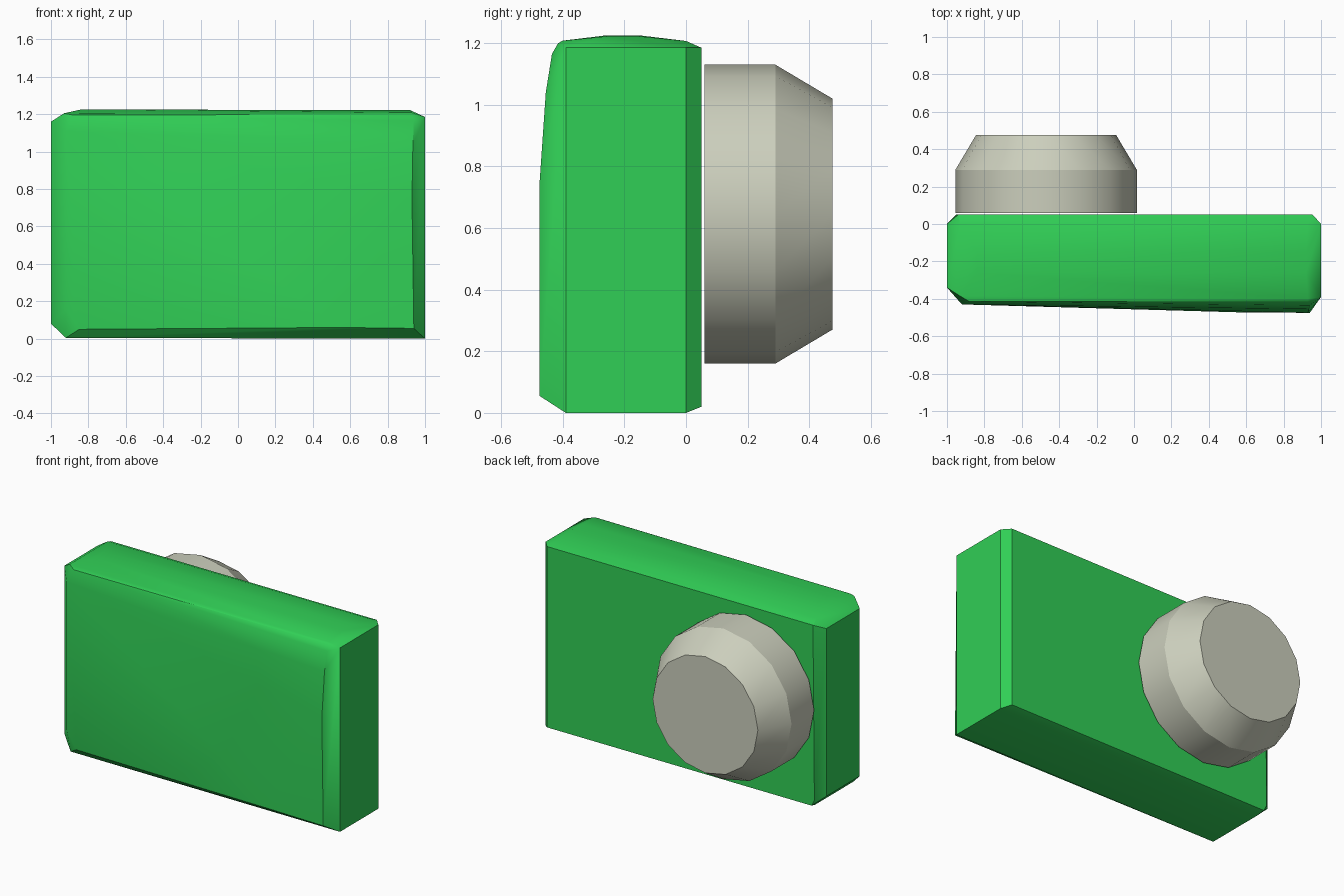
import bpy, bmesh, math

if "Cube" in bpy.data.objects:
    bpy.data.objects.remove(bpy.data.objects["Cube"], do_unlink=True)


def make_material(name, rgb):
    mat = bpy.data.materials.new(name)
    mat.use_nodes = True
    mat.diffuse_color = (*rgb, 1)
    bsdf = next(n for n in mat.node_tree.nodes if n.type == 'BSDF_PRINCIPLED')
    bsdf.inputs["Base Color"].default_value = (*rgb, 1)
    return mat


def finish(name, bm, mat):
    bmesh.ops.recalc_face_normals(bm, faces=bm.faces)
    mesh = bpy.data.meshes.new(name)
    bm.to_mesh(mesh)
    bm.free()
    obj = bpy.data.objects.new(name, mesh)
    bpy.context.collection.objects.link(obj)
    mesh.materials.append(mat)
    bpy.ops.object.select_all(action='DESELECT')
    obj.select_set(True)
    bpy.context.view_layer.objects.active = obj
    bpy.ops.object.shade_smooth_by_angle(angle=math.radians(30))
    return obj


green = make_material("bright green", (0.03, 0.62, 0.092))
grey = make_material("warm light grey", (0.60, 0.62, 0.505))

# Camera body: a chamfered slab wrapped around its corner points
corners = [
    # back panel
    (-.95, .05, .06), (-.93, .05, .02), (-.94, .05, 1.185),
    (.955, .05, .02), (.955, .05, 1.185),
    # rear edge of the sides
    (-1, 0, .08), (-1, 0, 1.16), (-.92, 0, .004), (-.93, 0, 1.205),
    (.93, 0, 1.207), (1, 0, 1.185), (1, 0, 0),
    # crowned top
    (-.84, -.15, 1.225), (-.84, -.26, 1.225),
    (.92, -.15, 1.222), (.92, -.26, 1.222),
    # front edge of the sides
    (-1, -.34, .08), (-1, -.34, 1.16), (-.92, -.39, .004),
    (-.93, -.385, 1.205), (.93, -.40, 1.208),
    (1, -.39, 1.185), (1, -.39, 0),
    # leaning front panel
    (-.92, -.43, .16), (-.92, -.43, 1.11), (-.85, -.432, .05),
    (-.88, -.415, 1.195), (.93, -.415, 1.2), (.94, -.435, 1.165),
    (.935, -.455, 1.04), (.93, -.475, .75), (.55, -.472, .06),
    (.94, -.475, .055),
]
bm = bmesh.new()
for co in corners:
    bm.verts.new(co)
hull = bmesh.ops.convex_hull(bm, input=bm.verts)
loose = [v for v in bm.verts if not v.link_faces]
bmesh.ops.delete(bm, geom=loose, context='VERTS')
finish("camera_body", bm, green)

# Lens: straight barrel with a tapered end, lying along y
SIDES = 16
bm = bmesh.new()
rings = []
for y, r in ((.06, .485), (.29, .485), (.475, .375)):
    rings.append([bm.verts.new((-.47 + r * math.cos(a), y, .645 + r * math.sin(a)))
                  for a in (2 * math.pi * i / SIDES for i in range(SIDES))])
for lower, upper in zip(rings, rings[1:]):
    for i in range(SIDES):
        j = (i + 1) % SIDES
        bm.faces.new((lower[i], lower[j], upper[j], upper[i]))
bm.faces.new(rings[0])
bm.faces.new(rings[-1])
finish("lens", bm, grey)
